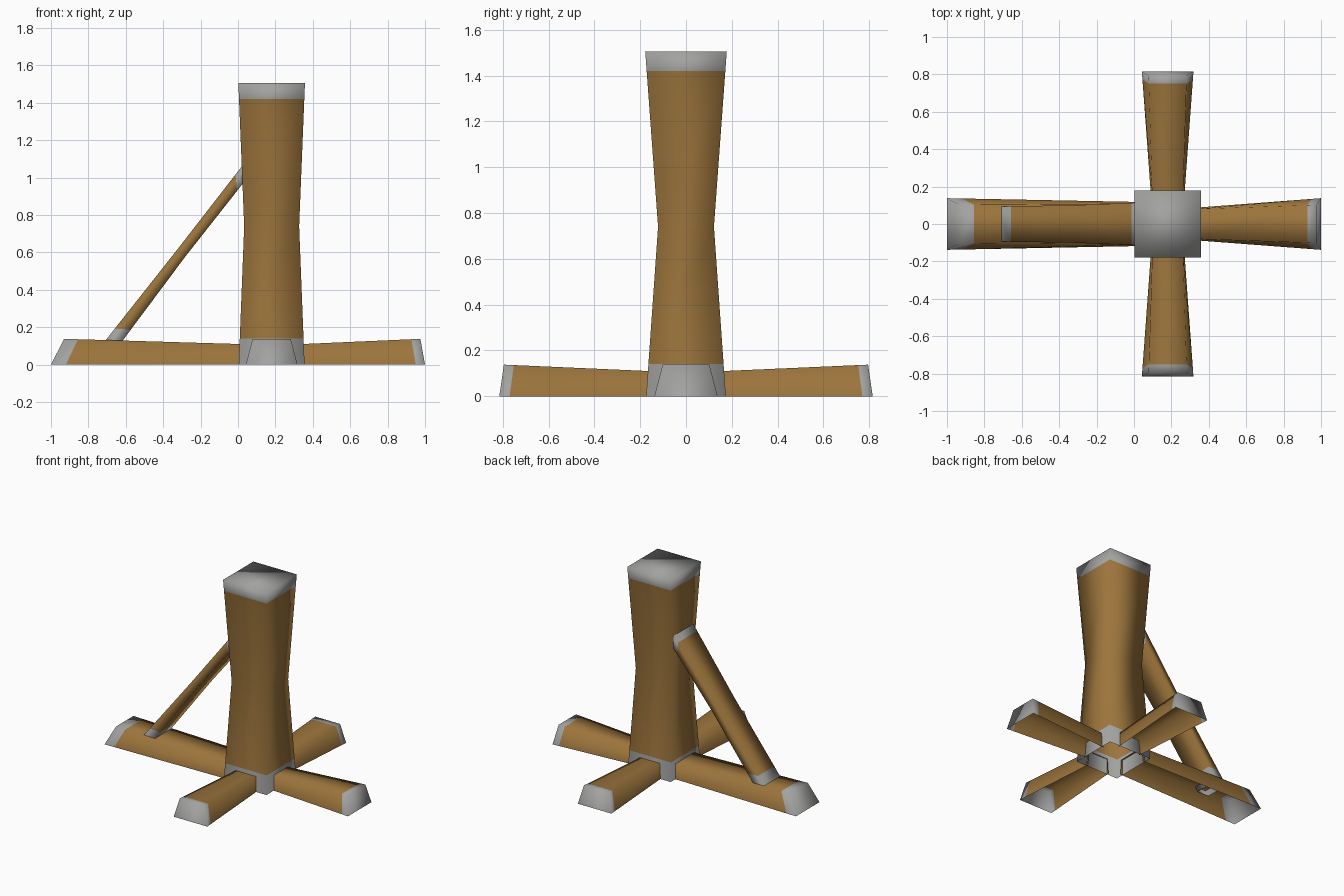
import bpy, bmesh
from mathutils import Vector

if "Cube" in bpy.data.objects:
    bpy.data.objects.remove(bpy.data.objects["Cube"])


def material(name, rgb):
    m = bpy.data.materials.new(name)
    m.diffuse_color = (*rgb, 1)
    m.use_nodes = True
    m.node_tree.nodes["Principled BSDF"].inputs["Base Color"].default_value = m.diffuse_color
    return m


WOOD = material("brown wood", (0.33, 0.175, 0.045))
CUT = material("grey end", (0.36, 0.36, 0.355))
CX = 0.18  # post centre in x


def mix(a, b, t):
    return [Vector(p).lerp(Vector(q), t) for p, q in zip(a, b)]


def loft(name, rings, mats, closed=True, cap_last=False):
    """Skin a list of rings; mats gives 0 wood / 1 grey for each segment."""
    bm = bmesh.new()
    vs = [[bm.verts.new(p) for p in r] for r in rings]
    n = len(vs[0])
    for a, b, m in zip(vs, vs[1:], mats):
        for i in range(n if closed else n - 1):
            j = (i + 1) % n
            bm.faces.new((a[i], a[j], b[j], b[i])).material_index = m
    if cap_last:
        bm.faces.new(vs[-1]).material_index = mats[-1]
    bmesh.ops.recalc_face_normals(bm, faces=bm.faces)
    for f in bm.faces:
        f.smooth = True
    me = bpy.data.meshes.new(name)
    bm.to_mesh(me)
    bm.free()
    me.materials.append(WOOD)
    me.materials.append(CUT)
    ob = bpy.data.objects.new(name, me)
    bpy.context.collection.objects.link(ob)
    return ob


# Post: square, pinched at the waist, open underneath
def square(hx, hy, z):
    return [(CX + sx * hx, sy * hy, z) for sx, sy in ((-1, -1), (1, -1), (1, 1), (-1, 1))]


base, waist, top = square(0.176, 0.174, 0), square(0.147, 0.122, 0.74), square(0.178, 0.178, 1.505)
loft("post", [base, mix(base, waist, 0.14 / 0.74), waist,
              mix(top, waist, 0.085 / 0.765), top], [1, 0, 0, 1], cap_last=True)


# Feet: trapezoid beams with slanted ends, open underneath
def foot(name, d, reach, reach_top, inner_half, grey):
    d = Vector((d[0], d[1], 0))
    side = Vector((-d.y, d.x, 0))

    def ring(r0, r1, w0, w1, h):
        c = Vector((CX, 0, 0))
        return [c + d * r + side * w + Vector((0, 0, z))
                for r, w, z in ((r0, -w0, 0), (r1, -w1, h), (r1, w1, h), (r0, w0, 0))]

    inner = ring(0.16, 0.16, inner_half, inner_half - 0.008, 0.11)
    end = ring(reach, reach_top, 0.138, 0.102, 0.138)
    loft(name, [inner, mix(end, inner, grey / (reach - 0.16)), end], [0, 1],
         closed=False, cap_last=True)


foot("right_foot", (1, 0), 0.82, 0.795, 0.088, 0.05)
foot("left_foot", (-1, 0), 1.18, 1.11, 0.118, 0.08)
foot("back_foot", (0, 1), 0.815, 0.795, 0.09, 0.045)
foot("front_foot", (0, -1), 0.815, 0.795, 0.09, 0.045)


# Diagonal brace: flat plank from the left foot up to the post
def plank(p, q, w):
    return [(p[0], -w, p[1]), (q[0], -w, q[1]), (q[0], w, q[1]), (p[0], w, p[1])]


low = plank((-0.732, 0.1), (-0.638, 0.1), 0.094)
mid = plank((-0.325, 0.615), (-0.28, 0.58), 0.1)
high = plank((0.055, 1.105), (0.055, 1.005), 0.116)
loft("brace", [low, mix(low, mid, 0.18), mid, mix(high, mid, 0.18), high], [1, 0, 0, 1])
